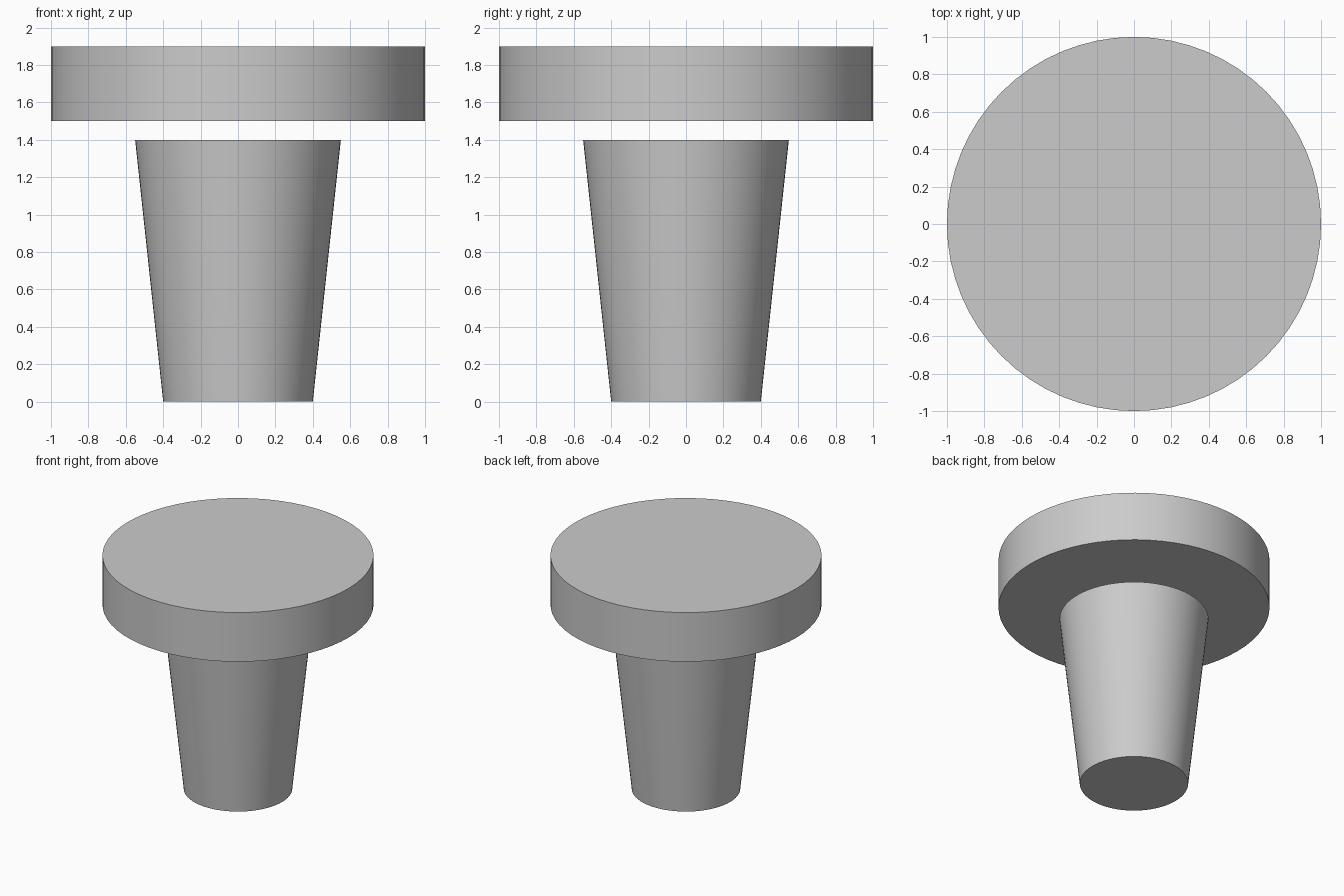
import bpy
import math

cube = bpy.data.objects.get("Cube")
if cube:
    bpy.data.objects.remove(cube, do_unlink=True)

# Single plain grey for every part
GREY = (0.6, 0.6, 0.6, 1.0)
grey = bpy.data.materials.new("light_grey")
grey.use_nodes = True
grey.diffuse_color = GREY
for node in grey.node_tree.nodes:
    if node.type == 'BSDF_PRINCIPLED':
        node.inputs["Base Color"].default_value = GREY


def round_part(name, bottom_radius, top_radius, bottom, top):
    """Closed round solid standing between two heights."""
    bpy.ops.mesh.primitive_cone_add(
        vertices=64, radius1=bottom_radius, radius2=top_radius,
        depth=top - bottom, location=(0, 0, (bottom + top) / 2))
    part = bpy.context.object
    part.name = name
    part.data.name = name
    part.data.materials.append(grey)
    bpy.ops.object.shade_smooth_by_angle(angle=math.radians(30))
    return part


# Tapered pedestal, narrower at the floor
round_part("tapered_base", 0.40, 0.55, 0.0, 1.40)

# Thick disc floating just above the pedestal
round_part("round_top", 1.0, 1.0, 1.50, 1.90)
